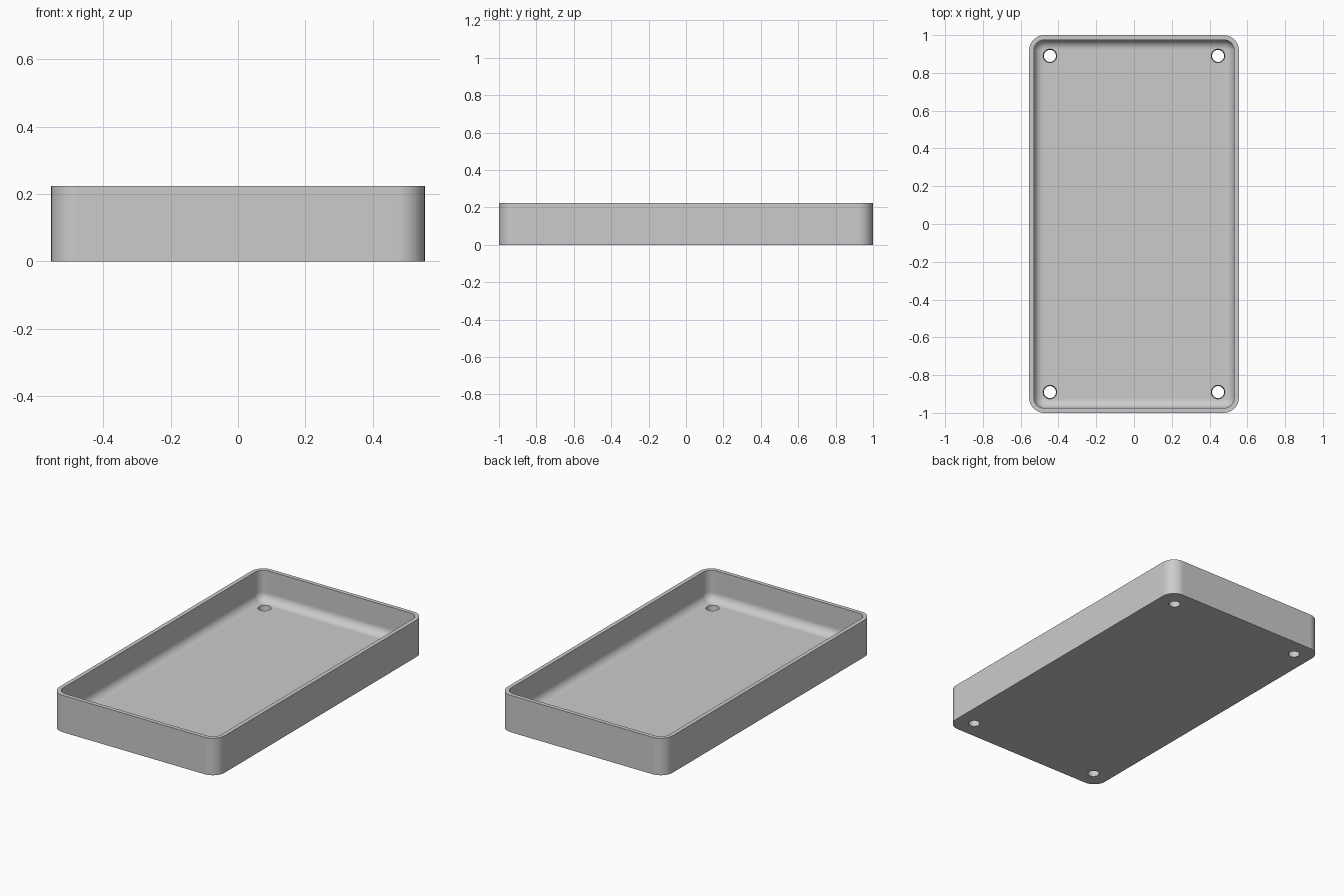
import bpy, bmesh
from math import sin, cos, pi

cube = bpy.data.objects.get("Cube")
if cube:
    bpy.data.objects.remove(cube, do_unlink=True)

HX, HY, HEIGHT, CORNER = 0.555, 1.0, 0.224, 0.08
WALL, FLOOR, FILLET = 0.025, 0.04, 0.05
HOLE_X, HOLE_Y = 0.445, 0.89
ARC = 10

grey = bpy.data.materials.new("light grey")
grey.use_nodes = True
colour = (0.6, 0.6, 0.6, 1)
grey.diffuse_color = colour
grey.node_tree.nodes["Principled BSDF"].inputs["Base Color"].default_value = colour


def ring(bm, inset, z):
    """Rounded rectangle, inset from the outer wall."""
    r = max(CORNER - inset, 0.004)
    cx, cy = HX - inset - r, HY - inset - r
    verts = []
    for k, (sx, sy) in enumerate([(1, 1), (-1, 1), (-1, -1), (1, -1)]):
        for i in range(ARC + 1):
            a = (k + i / ARC) * pi / 2
            verts.append(bm.verts.new((sx * cx + r * cos(a), sy * cy + r * sin(a), z)))
    return verts


# Tray shell: outside wall, rim, inside wall, filleted floor
profile = [(0, 0), (0, HEIGHT), (WALL, HEIGHT)]
for i in range(ARC + 1):
    a = i / ARC * pi / 2
    profile.append((WALL + FILLET * (1 - cos(a)), FLOOR + FILLET * (1 - sin(a))))
bm = bmesh.new()
rings = [ring(bm, inset, z) for inset, z in profile]
for lower, upper in zip(rings, rings[1:]):
    n = len(lower)
    for i in range(n):
        j = (i + 1) % n
        bm.faces.new((lower[i], lower[j], upper[j], upper[i]))
bm.faces.new(rings[0][::-1])
bm.faces.new(rings[-1])
bmesh.ops.recalc_face_normals(bm, faces=bm.faces)
mesh = bpy.data.meshes.new("tray")
bm.to_mesh(mesh)
bm.free()
mesh.materials.append(grey)
tray = bpy.data.objects.new("tray", mesh)
bpy.context.collection.objects.link(tray)

# Screw holes near the four corners, slightly wider at the top
for sx in (-1, 1):
    for sy in (-1, 1):
        bpy.ops.mesh.primitive_cone_add(vertices=32, radius1=0.029, radius2=0.041,
                                        depth=0.12, location=(sx * HOLE_X, sy * HOLE_Y, 0.03))
        cutter = bpy.context.object
        cutter.name = "hole_cutter"
        cutter.hide_render = True
        cutter.data.materials.append(grey)
        bpy.context.view_layer.objects.active = tray
        cut = tray.modifiers.new("screw hole", 'BOOLEAN')
        cut.operation = 'DIFFERENCE'
        cut.solver = 'EXACT'
        cut.object = cutter
        bpy.ops.object.modifier_apply(modifier=cut.name)
        bpy.data.objects.remove(cutter, do_unlink=True)

# Smooth shading with crisp rim, base and hole edges
bpy.ops.object.select_all(action='DESELECT')
tray.select_set(True)
bpy.context.view_layer.objects.active = tray
bpy.ops.object.shade_smooth_by_angle(angle=pi / 6)
weighted = tray.modifiers.new("even normals", 'WEIGHTED_NORMAL')
weighted.keep_sharp = True
